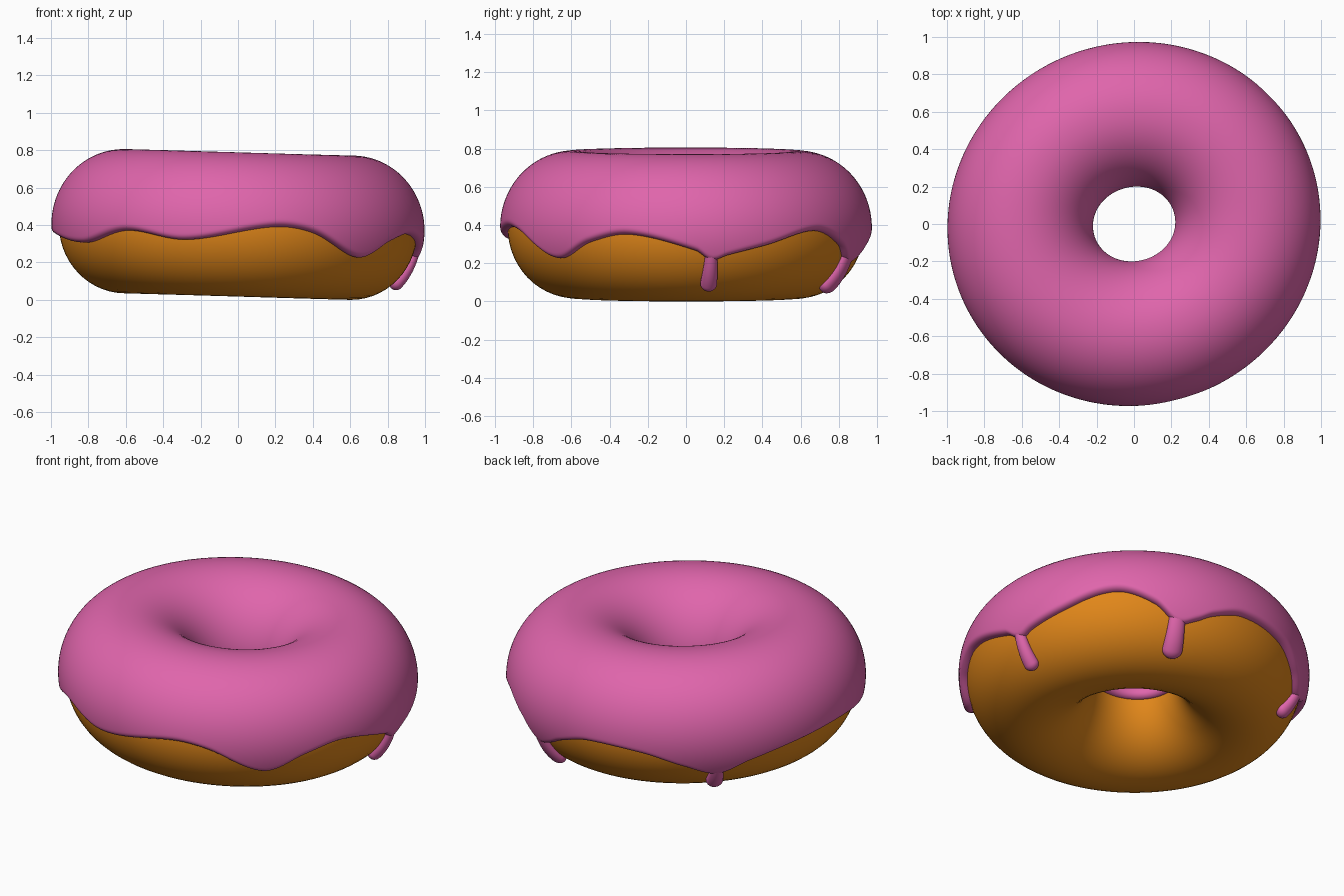
import bpy, bmesh
from math import sin, cos, pi, asin, sqrt, radians
from mathutils import Vector

if "Cube" in bpy.data.objects:
    bpy.data.objects.remove(bpy.data.objects["Cube"])

# Icing lower edge: (angle in degrees, height)
EDGE = [(3, .265), (8, .215), (13, .24), (25, .29), (44, .37), (57, .30), (65, .205),
        (72, .235), (78, .285), (90, .345), (110, .33), (124, .26), (136, .20), (147, .27),
        (164, .33), (184, .35), (213, .305), (232, .37), (253, .32), (282, .39),
        (295, .36), (314, .225), (328, .31), (342, .35)]
# Drips: (angle, neck half width, bulb half width, tip latitude)
DRIPS = [(8, .031, .045, -.93), (65, .045, .058, -1.02), (136, .036, .05, -.93)]


def edge_height(deg):
    """Smooth periodic curve through the edge points."""
    n = len(EDGE)
    pt = lambda i: (EDGE[i % n][0] + 360 * (i // n), EDGE[i % n][1])
    if deg < EDGE[0][0]:
        deg += 360
    i = max(k for k in range(n) if EDGE[k][0] <= deg)
    p0, p1, p2, p3 = (pt(i + k) for k in (-1, 0, 1, 2))
    d = p2[0] - p1[0]
    t = (deg - p1[0]) / d
    m1 = (p2[1] - p0[1]) / (p2[0] - p0[0]) * d
    m2 = (p3[1] - p1[1]) / (p3[0] - p1[0]) * d
    return ((2*t**3 - 3*t*t + 1) * p1[1] + (t**3 - 2*t*t + t) * m1
            + (3*t*t - 2*t**3) * p2[1] + (t**3 - t*t) * m2)


def centre_z(th):
    return .3875 - .0175 * cos(th)


def surf(th, ph, off=0):
    """Point on the slightly uneven ring, pushed out by off."""
    outer = .946 + .012 * cos(2 * th) + .012 * sin(2 * th)
    inner = .240 + .010 * cos(2 * th) + .006 * sin(2 * th)
    mid, a = (outer + inner) / 2, (outer - inner) / 2
    r = mid + (a + off) * cos(ph)
    return Vector((r * cos(th), r * sin(th), centre_z(th) + (.37 + off) * sin(ph)))


def material(name, rgb):
    m = bpy.data.materials.new(name)
    m.diffuse_color = (*rgb, 1)
    m.use_nodes = True
    m.node_tree.nodes["Principled BSDF"].inputs["Base Color"].default_value = m.diffuse_color
    return m


def grid_object(name, rows, mat, close_rows, close_cols=True):
    """Skin a list of point rows with quads."""
    bm = bmesh.new()
    vs = [[bm.verts.new(p) for p in row] for row in rows]
    nr, nc = len(vs), len(vs[0])
    for i in range(nr if close_rows else nr - 1):
        for j in range(nc if close_cols else nc - 1):
            i2, j2 = (i + 1) % nr, (j + 1) % nc
            bm.faces.new((vs[i][j], vs[i2][j], vs[i2][j2], vs[i][j2]))
    bmesh.ops.remove_doubles(bm, verts=bm.verts, dist=1e-5)
    bmesh.ops.recalc_face_normals(bm, faces=bm.faces)
    for f in bm.faces:
        f.smooth = True
    me = bpy.data.meshes.new(name)
    bm.to_mesh(me)
    bm.free()
    me.materials.append(mat)
    ob = bpy.data.objects.new(name, me)
    bpy.context.collection.objects.link(ob)


dough_mat = material("dough", (.75, .24, .01))
icing_mat = material("pink_icing", (.74, .13, .41))

# Dough ring
grid_object("dough", [[surf(2*pi*i/120, 2*pi*j/56) for j in range(56)] for i in range(120)],
            dough_mat, True)

# Icing shell with rounded lip on both edges
rows = []
for i in range(300):
    deg = i * 1.2
    th = radians(deg)
    lo = asin((edge_height(deg) - centre_z(th)) / .38)
    hi = pi - asin((.37 - centre_z(th)) / .38)
    row = []
    for k in range(73):
        u = (1 - cos(pi * k / 72)) / 2
        d = min(u, 1 - u) * (hi - lo)
        q = 1 - min(d / .09, 1)
        thick = .031 + .008 * max(0, cos(lo + u * (hi - lo)))
        row.append(surf(th, lo + u * (hi - lo), -.004 + (thick + .004) * sqrt(1 - q * q)))
    rows.append(row)
grid_object("icing", rows, icing_mat, True, False)

# Drips running down the side, ending in a rounded bulb
for n, (deg, neck, bulb, tip) in enumerate(DRIPS):
    th = radians(deg)
    top = asin((edge_height(deg) + .07 - centre_z(th)) / .38)
    tangent = Vector((-sin(th), cos(th), 0))
    rows = []
    for i in range(41):
        s = sin(pi / 2 * i / 40)
        ph = top + (tip - top) * s
        normal = Vector((cos(th) * cos(ph), sin(th) * cos(ph), sin(ph)))
        left = (ph - tip) * .39
        cap = sqrt(max(0, 1 - (1 - min(left / bulb, 1)) ** 2))
        blend = s * s * (3 - 2 * s)
        w = (neck + (bulb - neck) * blend) * cap
        h = (.028 + .014 * blend) * cap
        p = surf(th, ph, .008)
        rows.append([p + tangent * w * cos(a) + normal * h * sin(a)
                     for a in (2 * pi * j / 24 for j in range(24))])
    grid_object(f"icing_drip_{n + 1}", rows, icing_mat, False)
